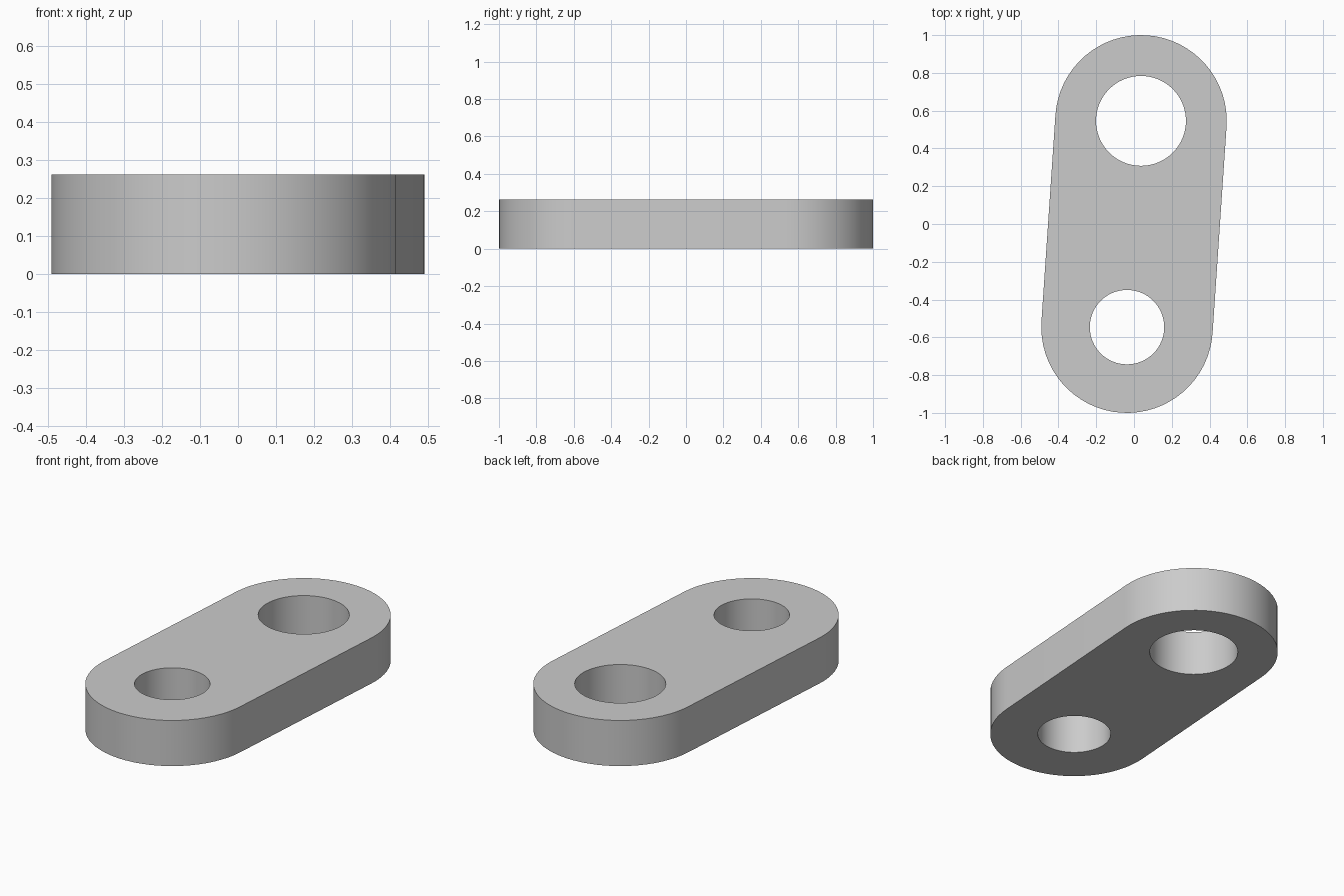
import bpy, bmesh
from math import radians, cos, sin, atan2, pi
from mathutils import Vector

cube = bpy.data.objects.get("Cube")
if cube:
    bpy.data.objects.remove(cube)

HEIGHT = 0.263
END_RADIUS = 0.454
TOP = Vector((0.037, 0.546, 0))
BOTTOM = -TOP
SEGMENTS = 64


def arc(center, radius, start, sweep, count):
    """Points along an arc, including its start but not its end."""
    return [center + radius * Vector((cos(start + sweep * i / count),
                                      sin(start + sweep * i / count), 0))
            for i in range(count)]


def add_loop(bm, points):
    verts = [bm.verts.new(p) for p in points]
    return [bm.edges.new((a, b)) for a, b in zip(verts, verts[1:] + verts[:1])]


# Rounded outline: one half turn around each end
half = SEGMENTS // 2
side = atan2(TOP.y, TOP.x) - pi / 2
outline = []
for center, start in ((TOP, side), (BOTTOM, side + pi)):
    outline += arc(center, END_RADIUS, start, pi, half)
    outline.append(center - END_RADIUS * Vector((cos(start), sin(start), 0)))

# Plate face with a large and a small hole
bm = bmesh.new()
edges = add_loop(bm, outline)
for center, radius in ((TOP, 0.238), (BOTTOM, 0.197)):
    edges += add_loop(bm, arc(center, radius, 0, 2 * pi, SEGMENTS))
bmesh.ops.triangle_fill(bm, edges=edges, use_beauty=True, normal=(0, 0, 1))

# Thickness
result = bmesh.ops.extrude_face_region(bm, geom=bm.faces[:], use_keep_orig=True)
raised = [v for v in result["geom"] if isinstance(v, bmesh.types.BMVert)]
bmesh.ops.translate(bm, verts=raised, vec=(0, 0, HEIGHT))
bmesh.ops.recalc_face_normals(bm, faces=bm.faces[:])

mesh = bpy.data.meshes.new("link_plate")
bm.to_mesh(mesh)
bm.free()
plate = bpy.data.objects.new("link_plate", mesh)
bpy.context.collection.objects.link(plate)

# Plain grey
grey = bpy.data.materials.new("light_grey")
grey.use_nodes = True
color = (0.6, 0.6, 0.6, 1)
grey.diffuse_color = color
grey.node_tree.nodes["Principled BSDF"].inputs["Base Color"].default_value = color
mesh.materials.append(grey)

# Smooth walls, sharp rims
bpy.ops.object.select_all(action="DESELECT")
plate.select_set(True)
bpy.context.view_layer.objects.active = plate
bpy.ops.object.shade_smooth_by_angle(angle=radians(30))
